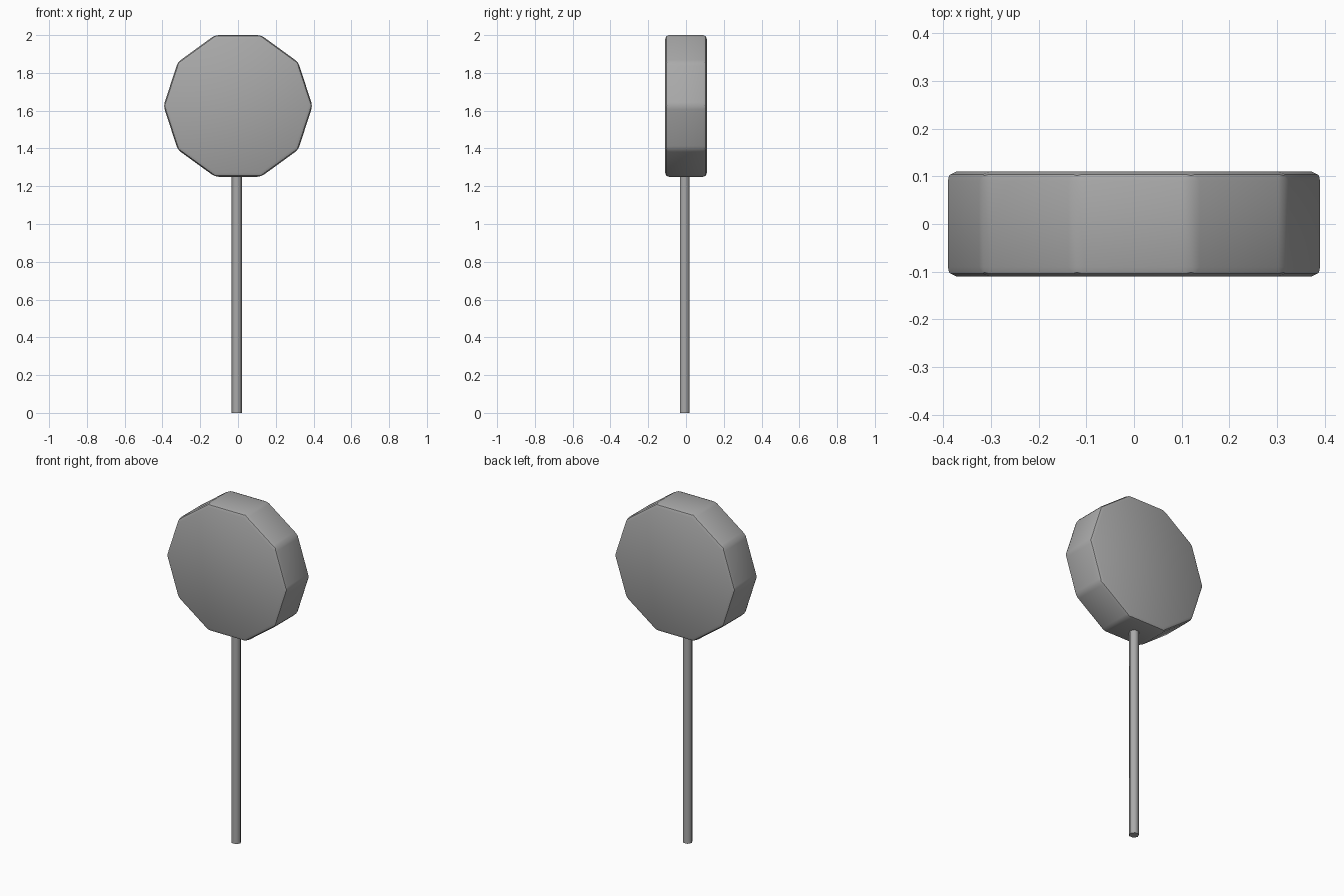
import bpy, math

if "Cube" in bpy.data.objects:
    bpy.data.objects.remove(bpy.data.objects["Cube"])

# Dark grey shared by both parts
grey = bpy.data.materials.new("dark_grey")
grey.diffuse_color = (0.4, 0.4, 0.4, 1)
grey.use_nodes = True
grey.node_tree.nodes["Principled BSDF"].inputs["Base Color"].default_value = grey.diffuse_color


def prism(name, sides, radius, depth, location, rotation):
    bpy.ops.mesh.primitive_cylinder_add(vertices=sides, radius=radius, depth=depth,
                                        location=location, rotation=rotation)
    obj = bpy.context.object
    obj.name = name
    obj.data.materials.append(grey)
    return obj


# Ten-sided sweet with softened edges, corners pointing left and right
head = prism("candy_head", 10, 0.375 / math.cos(math.pi / 10), 0.22,
             (0, 0, 1.625), (math.pi / 2, math.pi / 2, 0))
bevel = head.modifiers.new("soft_edges", 'BEVEL')
bevel.width = 0.02
bevel.segments = 2
bevel.limit_method = 'ANGLE'
bevel.angle_limit = math.radians(20)
bpy.ops.object.modifier_apply(modifier=bevel.name)
# The crease runs along the middle of the rim bevel
bpy.ops.object.shade_smooth_by_angle(angle=math.radians(30))

# Six-sided stick, slightly off centre, reaching just into the sweet
stick = prism("stick", 6, 0.028, 1.27, (-0.006, -0.007, 0.635), (0, 0, math.pi / 2))
bpy.ops.object.shade_smooth_by_angle(angle=math.radians(65))
